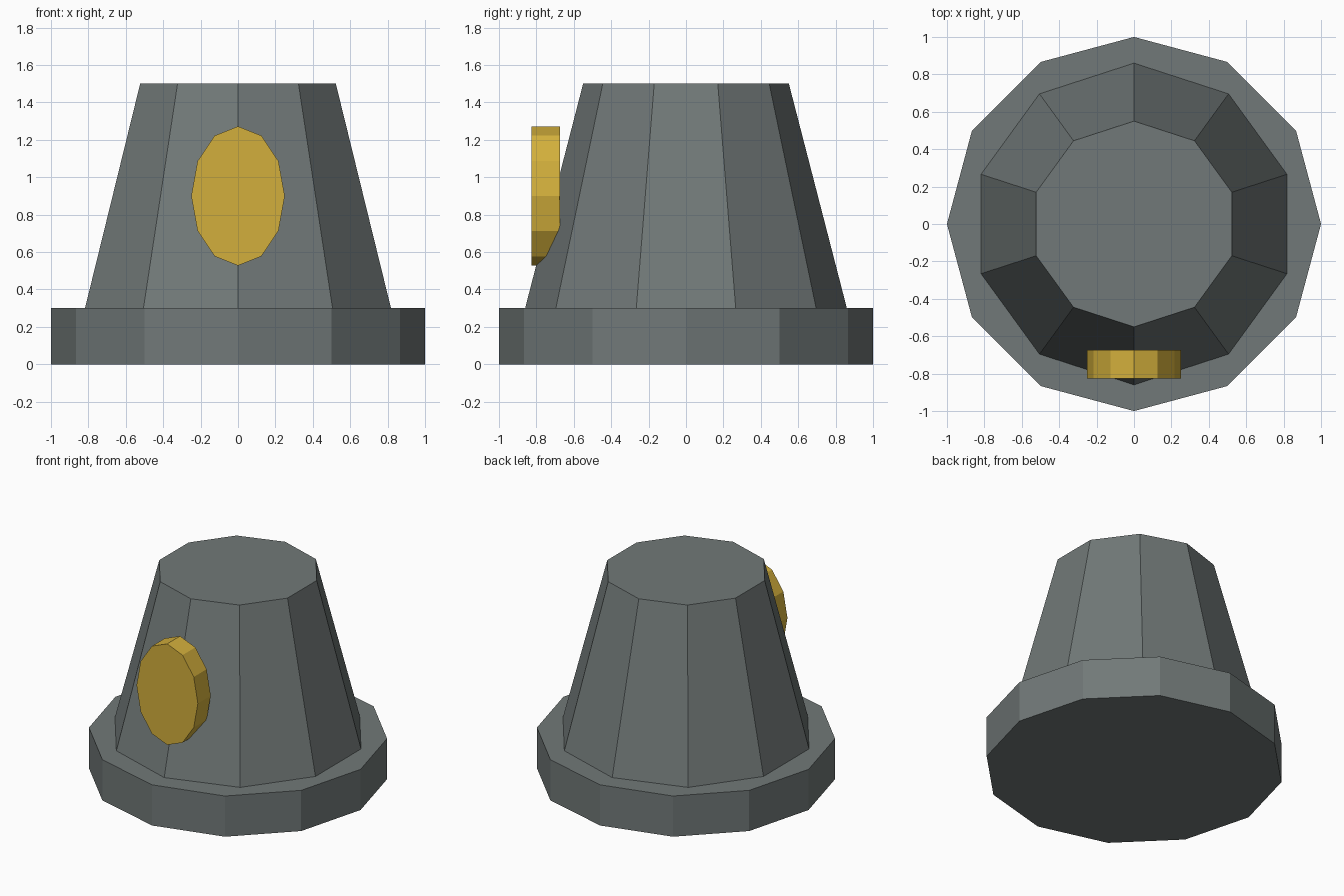
import bpy
import math

cube = bpy.data.objects.get("Cube")
if cube:
    bpy.data.objects.remove(cube, do_unlink=True)


def make_material(name, color):
    mat = bpy.data.materials.new(name)
    mat.use_nodes = True
    mat.diffuse_color = color
    mat.node_tree.nodes["Principled BSDF"].inputs["Base Color"].default_value = color
    return mat


def frustum(name, mat, sides, bottom, top, height, center, rot=(0, 0, 0), scale=(1, 1, 1)):
    bpy.ops.mesh.primitive_cone_add(vertices=sides, radius1=bottom, radius2=top,
                                    depth=height, location=center, rotation=rot)
    obj = bpy.context.object
    obj.name = name
    obj.scale = scale
    obj.data.materials.append(mat)
    return obj


grey = make_material("slate grey", (0.165, 0.19, 0.188, 1))
gold = make_material("gold", (0.65, 0.43, 0.045, 1))

# Twelve-sided base slab
frustum("base", grey, 12, 1.0, 1.0, 0.3, (0, 0, 0.15))

# Ten-sided tapered body standing on the base
frustum("body", grey, 10, 0.86, 0.55, 1.2, (0, 0, 0.9))

# Upright oval badge on the front
frustum("badge", gold, 12, 0.25, 0.25, 0.15, (0, -0.75, 0.9),
        rot=(math.pi / 2, 0, 0), scale=(1, 1.49, 1))
